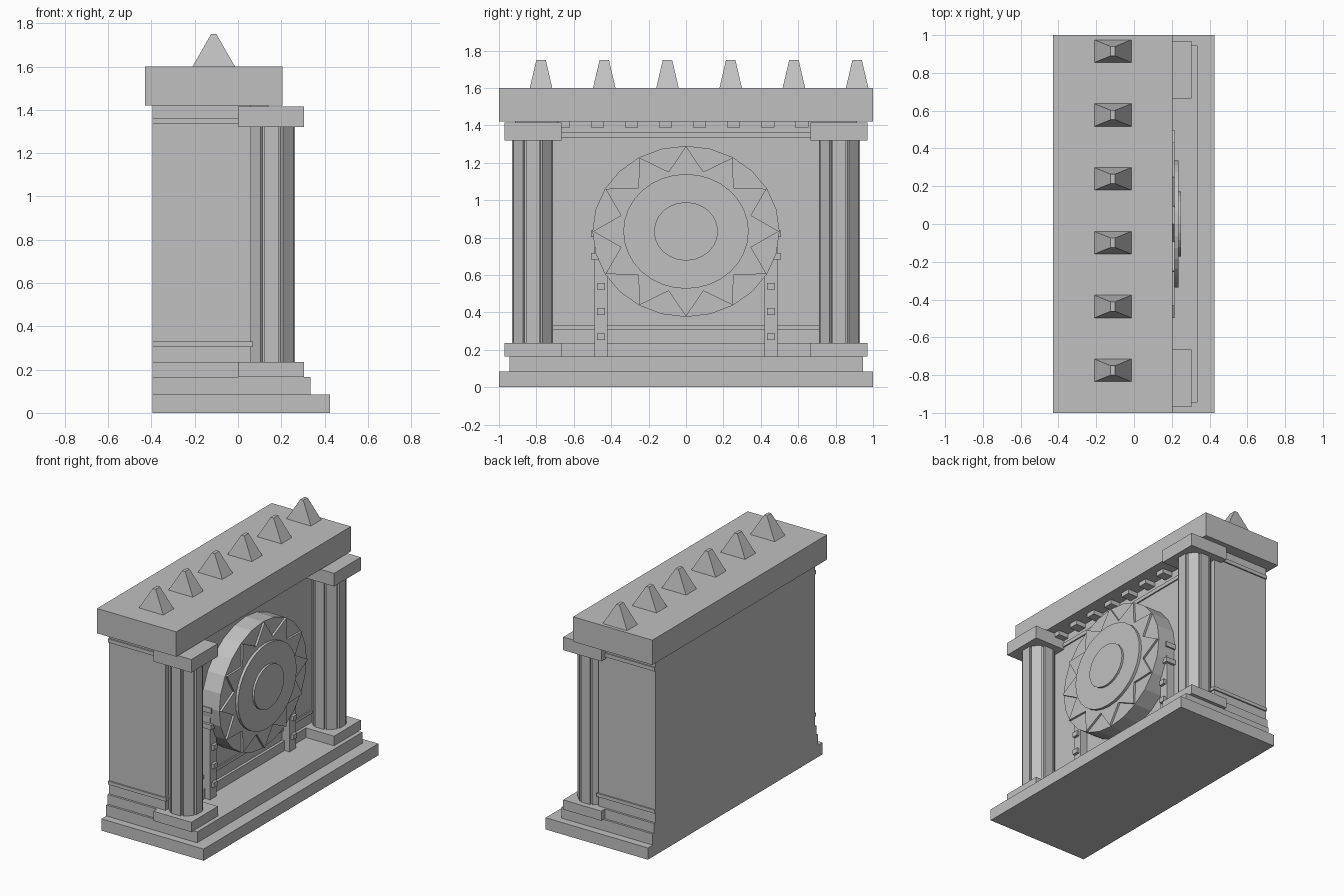
import bpy, bmesh
from math import cos, sin, pi, radians

cube = bpy.data.objects.get("Cube")
if cube:
    bpy.data.objects.remove(cube, do_unlink=True)

stone = bpy.data.materials.new("grey stone")
stone.use_nodes = True
GREY = (0.53, 0.53, 0.53, 1)
stone.diffuse_color = GREY
stone.node_tree.nodes["Principled BSDF"].inputs["Base Color"].default_value = GREY


def finish(name, bm):
    bmesh.ops.recalc_face_normals(bm, faces=bm.faces)
    mesh = bpy.data.meshes.new(name)
    bm.to_mesh(mesh)
    bm.free()
    mesh.materials.append(stone)
    ob = bpy.data.objects.new(name, mesh)
    bpy.context.collection.objects.link(ob)
    return ob


def loft(name, lower, upper):
    """Solid between two matching rings of points."""
    bm = bmesh.new()
    a = [bm.verts.new(p) for p in lower]
    b = [bm.verts.new(p) for p in upper]
    n = len(a)
    bm.faces.new(a)
    bm.faces.new(b)
    for i in range(n):
        j = (i + 1) % n
        bm.faces.new((a[i], a[j], b[j], b[i]))
    return finish(name, bm)


def rect(cx, cy, hx, hy, z):
    return [(cx + sx * hx, cy + sy * hy, z)
            for sx, sy in ((-1, -1), (1, -1), (1, 1), (-1, 1))]


def box(name, x, y, z):
    cx, cy = sum(x) / 2, sum(y) / 2
    hx, hy = (x[1] - x[0]) / 2, (y[1] - y[0]) / 2
    return loft(name, rect(cx, cy, hx, hy, z[0]), rect(cx, cy, hx, hy, z[1]))


def dial(name, radii, count, x0, x1):
    """Oval plate facing +x; radii repeat round the rim."""
    def ring(x):
        pts = []
        for i in range(count):
            r, t = radii[i % len(radii)], 2 * pi * i / count
            pts.append((x, r * cos(t), 0.833 + 0.915 * r * sin(t)))
        return pts
    return loft(name, ring(x0), ring(x1))


BACK, WALL = -0.395, 0.06

# Stepped base, wall, rails and roof slab
for name, front, half, z in (
        ("base_slab", 0.425, 1.0, (0, 0.085)),
        ("base_step", 0.335, 0.945, (0.085, 0.165)),
        ("wall_footing", 0.08, 0.93, (0.165, 0.235)),
        ("wall", WALL, 0.915, (0.235, 1.42)),
        ("lower_rail", 0.07, 0.925, (0.305, 0.33)),
        ("upper_rail", 0.07, 0.925, (1.335, 1.362))):
    box(name, (BACK, front), (-half, half), z)
box("roof_slab", (-0.43, 0.205), (-1, 1), (1.42, 1.6))


def fluted_ring(cx, cy, z):
    """Eight broad flats separated by narrow grooves."""
    pts = []
    for i in range(8):
        for deg, r in ((-18, 0.115), (18, 0.115), (20, 0.1), (25, 0.1)):
            t = radians(45 * i + deg)
            pts.append((cx + r * cos(t), cy + r * sin(t), z))
    return pts


for side, s in (("left", 1), ("right", -1)):
    # Column with plinth and capital
    span = sorted((s * 0.665, s * 0.97))
    box(side + "_plinth", (0, 0.305), span, (0.165, 0.235))
    box(side + "_capital", (0, 0.305), span, (1.32, 1.415))
    loft(side + "_column", fluted_ring(0.155, s * 0.82, 0.235),
         fluted_ring(0.155, s * 0.82, 1.32))
    # Studded post holding the dial
    box(side + "_post", (WALL, 0.12), sorted((s * 0.42, s * 0.49)), (0.165, 0.83))
    for z, y in ((0.27, 0.455), (0.405, 0.455), (0.54, 0.455), (0.70, 0.485), (0.82, 0.485)):
        box(side + "_stud", (WALL, 0.14), (s * y - 0.022, s * y + 0.022),
            (z - 0.018, z + 0.018))

# Sun dial: drum, twelve-pointed star, two raised discs
dial("dial_drum", [0.5], 24, WALL, 0.2)
dial("dial_star", [0.497, 0.36], 24, 0.19, 0.215)
dial("dial_ring", [0.335], 32, 0.19, 0.235)
dial("dial_centre", [0.171], 24, 0.19, 0.25)

# Small blocks under the roof
for i in range(8):
    y = -0.655 + 0.182 * i
    box("dentil", (WALL, 0.14), (y - 0.035, y + 0.035), (1.388, 1.42))

# Row of roof spikes
for i in range(6):
    y = -0.775 + 0.338 * i
    loft("roof_spike", rect(-0.112, y, 0.098, 0.06, 1.6),
         rect(-0.112, y, 0.012, 0.025, 1.75))
